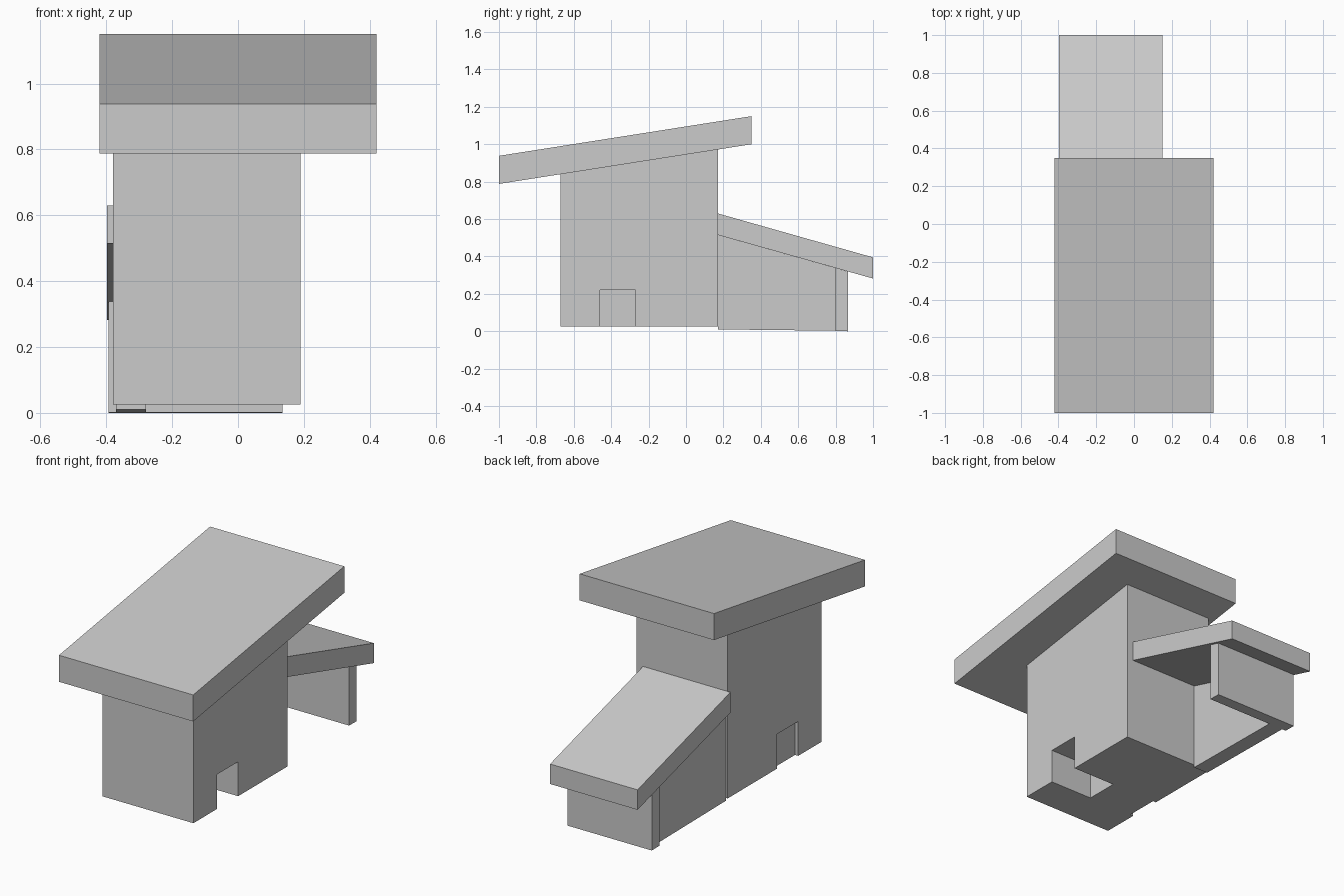
import bpy, bmesh

if "Cube" in bpy.data.objects:
    bpy.data.objects.remove(bpy.data.objects["Cube"])


def prism(name, x0, x1, profile):
    """Extrude a (y, z) outline from x0 to x1."""
    bm = bmesh.new()
    face = bm.faces.new([bm.verts.new((x0, y, z)) for y, z in profile])
    ext = bmesh.ops.extrude_face_region(bm, geom=[face])
    verts = [g for g in ext["geom"] if isinstance(g, bmesh.types.BMVert)]
    bmesh.ops.translate(bm, verts=verts, vec=(x1 - x0, 0, 0))
    bmesh.ops.recalc_face_normals(bm, faces=bm.faces)
    mesh = bpy.data.meshes.new(name)
    bm.to_mesh(mesh)
    bm.free()
    obj = bpy.data.objects.new(name, mesh)
    bpy.context.collection.objects.link(obj)
    return obj


def cut(target, cutter):
    """Subtract the cutter from the target and discard it."""
    mod = target.modifiers.new("cut", 'BOOLEAN')
    mod.operation = 'DIFFERENCE'
    mod.solver = 'EXACT'
    mod.object = cutter
    cutter.hide_render = True
    bpy.context.view_layer.objects.active = target
    bpy.ops.object.modifier_apply(modifier=mod.name)
    bpy.data.objects.remove(cutter)


# Tall main block with sloping top
house = prism("main_block", -0.38, 0.19,
              [(-0.67, 0.025), (0.17, 0.025), (0.17, 0.972), (-0.67, 0.841)])

# Doorway recesses: deep on the right, shallow on the left
doorway = [(-0.46, -0.1), (-0.27, -0.1), (-0.27, 0.22), (-0.46, 0.22)]
cut(house, prism("right_doorway_cutter", -0.08, 0.4, doorway))
cut(house, prism("left_doorway_cutter", -0.6, -0.36, doorway))

# Large sloping roof slab
prism("main_roof", -0.42, 0.42,
      [(-1.0, 0.788), (0.35, 1.0), (0.35, 1.15), (-1.0, 0.938)])

# Rear lean-to: roof, side wall and end wall, open on the right
prism("lean_to_roof", -0.397, 0.15,
      [(0.17, 0.515), (1.0, 0.282), (1.0, 0.395), (0.17, 0.63)])
prism("lean_to_side_wall", -0.37, -0.28,
      [(0.17, 0.01), (0.80, 0.003), (0.80, 0.338), (0.17, 0.515)])
prism("lean_to_end_wall", -0.393, 0.135,
      [(0.80, 0.001), (0.867, 0.0), (0.867, 0.319), (0.80, 0.338)])
